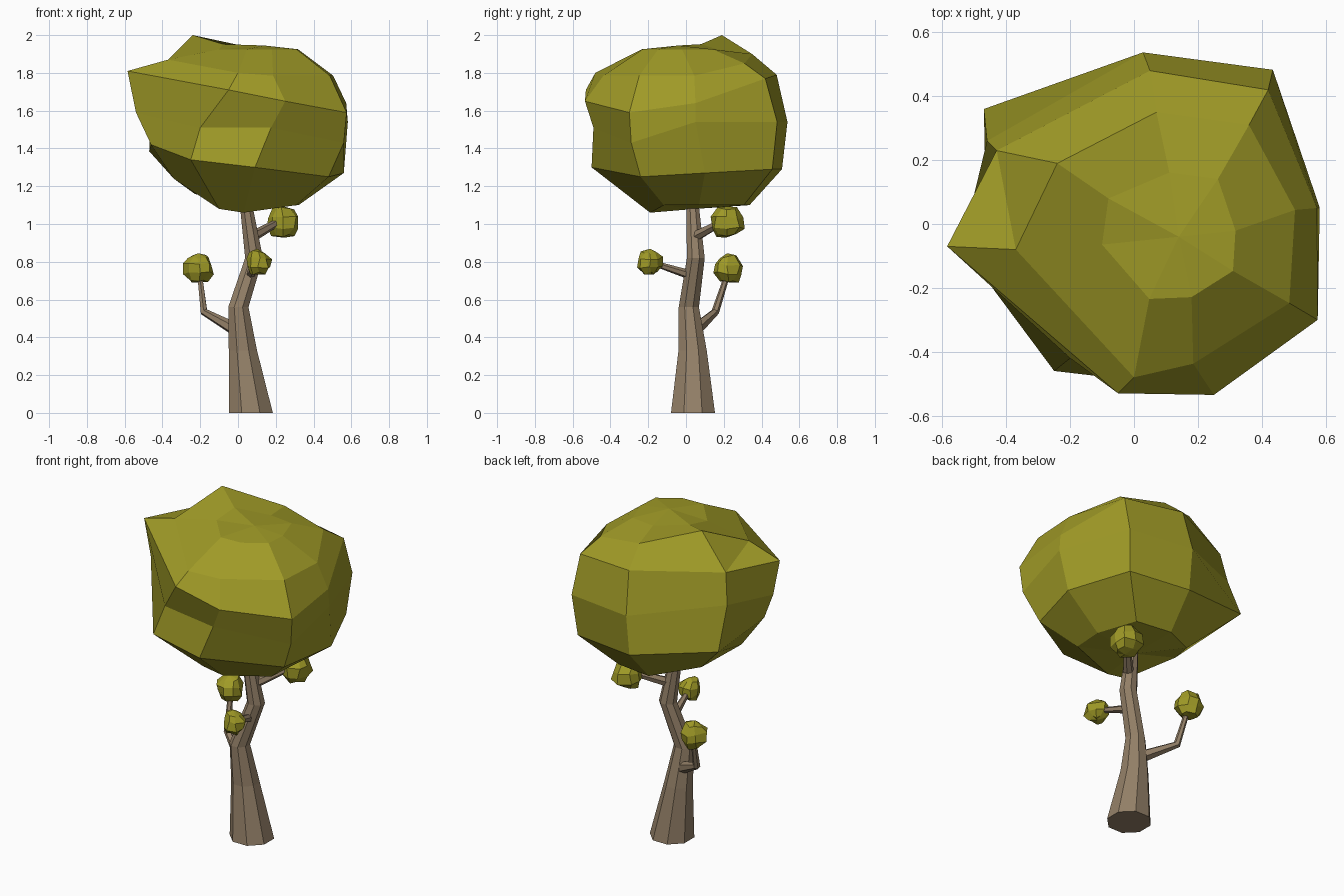
import bpy, bmesh, math, random
from mathutils import Vector

if "Cube" in bpy.data.objects:
    bpy.data.objects.remove(bpy.data.objects["Cube"])

random.seed(7)


def material(name, rgb):
    m = bpy.data.materials.new(name)
    m.diffuse_color = (*rgb, 1)
    m.use_nodes = True
    m.node_tree.nodes["Principled BSDF"].inputs["Base Color"].default_value = m.diffuse_color
    return m


LEAF = material("leaf_olive", (0.35, 0.325, 0.02))
BARK = material("bark_brown", (0.30, 0.22, 0.14))


def finish(name, bm, mat):
    bmesh.ops.recalc_face_normals(bm, faces=bm.faces)
    me = bpy.data.meshes.new(name)
    bm.to_mesh(me)
    bm.free()
    me.materials.append(mat)
    ob = bpy.data.objects.new(name, me)
    bpy.context.collection.objects.link(ob)
    return ob


def bridge(bm, rings):
    for a, b in zip(rings, rings[1:]):
        n = len(a)
        for i in range(n):
            bm.faces.new((a[i], a[(i + 1) % n], b[(i + 1) % n], b[i]))


def tube(name, path, sides, level=False):
    """Tapered tube through (x, y, z, radius) points; level keeps rings flat."""
    bm = bmesh.new()
    pts = [Vector(p[:3]) for p in path]
    rings = []
    for i, p in enumerate(pts):
        t = pts[min(i + 1, len(pts) - 1)] - pts[max(i - 1, 0)]
        q = Vector((0, 0, 1)).rotation_difference(t)
        ring = []
        for k in range(sides):
            a = math.tau * (k + 0.5) / sides
            v = Vector((math.cos(a), math.sin(a), 0)) * path[i][3]
            ring.append(bm.verts.new(p + (v if level else q @ v)))
        rings.append(ring)
    bridge(bm, rings)
    bm.faces.new(rings[0])
    bm.faces.new(rings[-1])
    return finish(name, bm, BARK)


def clump(name, center, radius):
    """Small jittered low-poly leaf ball."""
    bm = bmesh.new()
    bmesh.ops.create_uvsphere(bm, u_segments=8, v_segments=5, radius=radius)
    for v in bm.verts:
        jitter = Vector([random.uniform(-0.13, 0.13) * radius for _ in range(3)])
        v.co = v.co + jitter + Vector(center)
    return finish(name, bm, LEAF)


# Trunk
tube("trunk", [(0.068, 0.037, 0, 0.126), (0.026, 0.035, 0.33, 0.081),
               (0.002, 0.015, 0.56, 0.058), (0.085, 0.052, 0.82, 0.051),
               (0.046, 0.036, 1.08, 0.037), (0.05, 0.03, 1.3, 0.03)], 8, True)

# Branches
tube("left_branch", [(-0.01, 0.05, 0.44, 0.036), (-0.18, 0.155, 0.535, 0.021),
                     (-0.205, 0.225, 0.75, 0.014)], 6)
tube("front_branch", [(0.06, 0.04, 0.725, 0.026), (0.105, -0.18, 0.795, 0.014)], 6)
tube("upper_branch", [(0.07, 0.04, 0.93, 0.03), (0.23, 0.21, 1.02, 0.018)], 6)

# Small leaf clumps at the branch tips
clump("left_leaves", (-0.208, 0.225, 0.762), 0.08)
clump("front_leaves", (0.108, -0.19, 0.797), 0.07)
clump("upper_leaves", (0.237, 0.22, 1.01), 0.09)

# Canopy: eight uneven meridians, six rings (centre x, centre y, scale, z)
angles = [5, 48, 87, 145, 187, 255, 293, 333]
radii = [0.575, 0.64, 0.53, 0.55, 0.53, 0.53, 0.54, 0.62]
levels = [(0.1, -0.04, 0.38, 1.925), (0, 0, 0.88, 1.785), (0, 0, 1.0, 1.64),
          (0, 0, 1.015, 1.54), (0, 0, 0.96, 1.29), (0, 0.04, 0.56, 1.10)]
# Pulled corners of the canopy (ring, meridian): position
pulled = {
    (0, 3): (-0.08, 0.08, 1.952),
    (1, 1): (0.36, 0.31, 1.85), (1, 2): (0.07, 0.35, 1.90), (1, 3): (-0.24, 0.19, 2.0),
    (1, 4): (-0.37, -0.08, 1.87), (1, 5): (0, -0.48, 1.80),
    (2, 1): (0.42, 0.42, 1.77), (2, 2): (0.05, 0.48, 1.79), (2, 3): (-0.43, 0.23, 1.81),
    (2, 4): (-0.585, -0.07, 1.81), (2, 5): (-0.05, -0.53, 1.71),
    (2, 6): (0.25, -0.535, 1.65), (2, 7): (0.575, -0.30, 1.59),
    (3, 3): (-0.46, 0.26, 1.63), (3, 4): (-0.54, -0.07, 1.59), (3, 5): (-0.20, -0.42, 1.51),
    (3, 6): (0.175, -0.49, 1.51), (3, 7): (0.56, -0.29, 1.43),
    (4, 0): (0.56, 0.10, 1.27), (4, 3): (-0.47, 0.36, 1.385), (4, 4): (-0.46, -0.10, 1.42),
    (4, 5): (-0.25, -0.46, 1.34), (4, 6): (0.09, -0.50, 1.30), (4, 7): (0.48, -0.24, 1.25),
    (5, 3): (-0.23, 0.18, 1.16), (5, 4): (-0.34, -0.05, 1.24),
    (5, 5): (-0.10, -0.19, 1.08), (5, 6): (0.03, -0.19, 1.06)}

bm = bmesh.new()
rings = []
for j, (cx, cy, s, z) in enumerate(levels):
    ring = []
    for k, (deg, r) in enumerate(zip(angles, radii)):
        a = math.radians(deg)
        co = (cx + math.cos(a) * r * s, cy + math.sin(a) * r * s, z)
        ring.append(bm.verts.new(pulled.get((j, k), co)))
    rings.append(ring)
bridge(bm, rings)
for ring, tip in ((rings[0], (0.14, -0.04, 1.945)), (rings[-1], (0.04, 0.05, 1.08))):
    v = bm.verts.new(tip)
    for i in range(8):
        bm.faces.new((ring[i], ring[(i + 1) % 8], v))
# Inward fold between the peak and the left spike
bmesh.ops.connect_verts(bm, verts=[rings[1][4], rings[2][3]])
finish("canopy", bm, LEAF)
